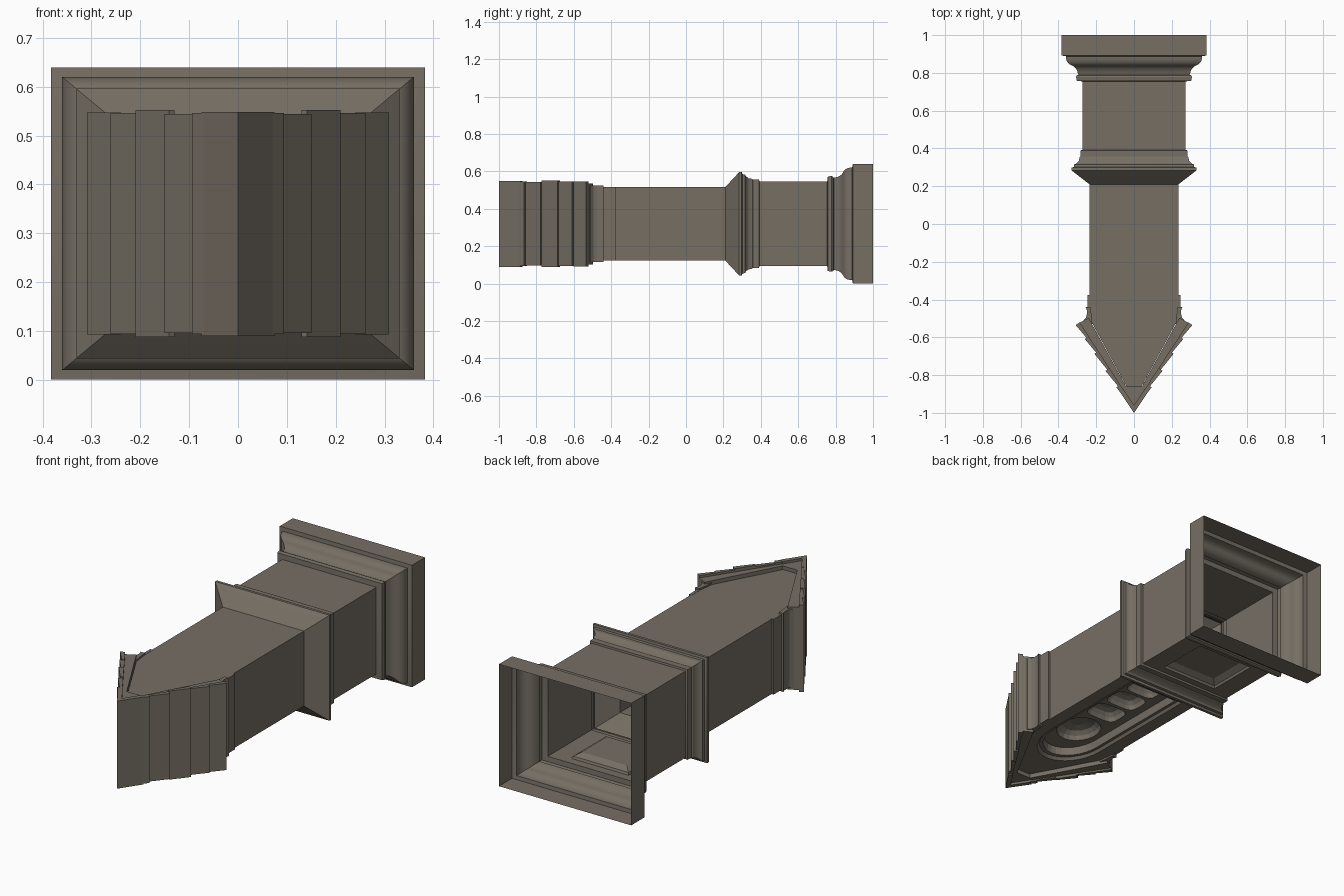
import bpy, bmesh, math

if "Cube" in bpy.data.objects:
    bpy.data.objects.remove(bpy.data.objects["Cube"])

ZC, RATIO = 0.32, 0.834          # axis height, depth / width of the pillar

stone = bpy.data.materials.new("weathered_stone")
stone.diffuse_color = (0.18, 0.157, 0.127, 1)
stone.use_nodes = True
stone.node_tree.nodes["Principled BSDF"].inputs["Base Color"].default_value = stone.diffuse_color


def finish(bm, name, smooth=False):
    bmesh.ops.recalc_face_normals(bm, faces=bm.faces[:])
    me = bpy.data.meshes.new(name)
    bm.to_mesh(me)
    bm.free()
    ob = bpy.data.objects.new(name, me)
    bpy.context.collection.objects.link(ob)
    me.materials.append(stone)
    if smooth:
        bpy.ops.object.select_all(action='DESELECT')
        ob.select_set(True)
        bpy.context.view_layer.objects.active = ob
        bpy.ops.object.shade_smooth_by_angle(angle=math.radians(30))
    return ob


def ring(bm, pts, z):
    return [bm.verts.new((x, y, z)) for x, y in pts]


def bridge(bm, a, b, skip=()):
    n = len(a)
    for i in range(n):
        if i not in skip:
            bm.faces.new((a[i], a[(i + 1) % n], b[(i + 1) % n], b[i]))


def loop_edges(bm, r):
    out = []
    for i in range(len(r)):
        a, b = r[i], r[(i + 1) % len(r)]
        out.append(bm.edges.get((a, b)) or bm.edges.new((a, b)))
    return out


def fill(bm, *rings):
    edges = [e for r in rings for e in loop_edges(bm, r)]
    bmesh.ops.triangle_fill(bm, use_beauty=True, edges=edges)


def prism(name, pts, z0, z1, mirror=False):
    bm = bmesh.new()
    for s in ((1, -1) if mirror else (1,)):
        p = [(s * x, y) for x, y in pts]
        a, b = ring(bm, p, z0), ring(bm, p, z1)
        bridge(bm, a, b)
        bm.faces.new(a)
        bm.faces.new(b)
    return finish(bm, name)


def rect(hw, y0, y1):
    return [(-hw, y0), (hw, y0), (hw, y1), (-hw, y1)]


def arch(hw, y0, yc, rise, n=16):
    # straight sides from y0 to yc, rounded head towards -y
    return [(-hw, y0), (hw, y0)] + [
        (hw * math.cos(math.pi * i / n), yc - rise * math.sin(math.pi * i / n))
        for i in range(n + 1)]


# Hollow moulded pedestal: (half width, y) profile, open at the foot
profile = [(0.383, 1.0), (0.383, 0.892), (0.36, 0.888), (0.36, 0.875), (0.354, 0.858),
           (0.342, 0.845), (0.33, 0.84), (0.316, 0.832), (0.302, 0.815), (0.295, 0.79),
           (0.302, 0.787), (0.307, 0.778), (0.303, 0.758), (0.272, 0.755),
           (0.272, 0.393), (0.283, 0.39), (0.283, 0.358), (0.288, 0.353), (0.292, 0.335),
           (0.305, 0.32), (0.316, 0.316), (0.318, 0.302), (0.331, 0.298),
           (0.331, 0.284), (0.238, 0.212), (0.235, 0.21)]
bm = bmesh.new()
loops = []
for w, y in profile:
    h = w * RATIO
    loops.append([bm.verts.new((x, y, ZC + z)) for x, z in
                  ((-w, -h), (w, -h), (w, h), (-w, h))])
PANEL = 13                       # shaft segment that carries the sunk panel
for i in range(len(loops) - 1):
    bridge(bm, loops[i], loops[i + 1], skip=(0,) if i == PANEL else ())
zf = ZC - 0.272 * RATIO
a, b = loops[PANEL], loops[PANEL + 1]
outer = [b[0], b[1], a[1], a[0]]
for hw, y0, y1, z in ((0.165, 0.43, 0.71, zf), (0.16, 0.435, 0.705, zf + 0.012),
                      (0.13, 0.465, 0.675, zf + 0.03)):
    nxt = ring(bm, rect(hw, y0, y1), z)
    bridge(bm, outer, nxt)
    outer = nxt
bm.faces.new(outer)
finish(bm, "moulded_pedestal", smooth=True)

# Gabled shrine body with a sunken arched niche on the lower side
w = 0.235
z0, z1 = ZC - w * RATIO, ZC + w * RATIO
outline = [(w, 0.21), (w, -0.5), (0.04, -0.86), (-0.04, -0.86), (-w, -0.5), (-w, 0.21)]
bm = bmesh.new()
low, high = ring(bm, outline, z0), ring(bm, outline, z1)
bridge(bm, low, high, skip=(5,))
bm.faces.new(high)
r0 = ring(bm, arch(0.165, 0.175, -0.46, 0.22), z0)
r1 = ring(bm, arch(0.155, 0.165, -0.46, 0.205), z0 + 0.014)
r2 = ring(bm, arch(0.14, 0.15, -0.46, 0.185), z0 + 0.014)
r3 = ring(bm, arch(0.135, 0.145, -0.46, 0.18), z0 + 0.055)
fill(bm, low, r0)
for p, q in ((r0, r1), (r1, r2), (r2, r3)):
    bridge(bm, p, q)

# Bowl-shaped hollows set in the niche floor: one round head, three below
holes = []
for yc, hw, hl in ((-0.43, 0.105, 0.12), (-0.215, 0.09, 0.068),
                   (-0.06, 0.09, 0.068), (0.08, 0.085, 0.055)):
    power = 1.0 if yc < -0.4 else 0.5

    def bowl(s):
        pts = []
        for k in range(20):
            c, d = math.cos(k * math.pi / 10), math.sin(k * math.pi / 10)
            pts.append((s * hw * math.copysign(abs(c) ** power, c),
                        yc + s * hl * math.copysign(abs(d) ** power, d)))
        return pts
    prev = None
    for s, dz in ((1, 0), (0.93, 0.022), (0.75, 0.04), (0.4, 0.05)):
        cur = ring(bm, bowl(s), z0 + 0.055 + dz)
        if prev:
            bridge(bm, prev, cur)
        else:
            holes.append(cur)
        prev = cur
    bm.faces.new(prev)
fill(bm, r3, *holes)
finish(bm, "shrine_body")

# Side bands and scooped cornice under the eaves
prism("side_band", [(0.23, -0.375), (0.245, -0.375), (0.245, -0.45), (0.23, -0.45)],
      z0 - 0.001, z1 + 0.001, True)
prism("eave_cornice", [(0.23, -0.44), (0.256, -0.44), (0.25, -0.455), (0.249, -0.475),
                       (0.254, -0.495), (0.268, -0.51), (0.27, -0.53), (0.22, -0.53)],
      0.115, 0.525, True)

# Roof: thick chevron covered with overlapping slabs
prism("roof_core", [(0.24, -0.497), (0.298, -0.528), (0, -0.985), (-0.298, -0.528),
                    (-0.24, -0.497), (-0.042, -0.86), (0.042, -0.86)], 0.102, 0.535)
nx, ny = 0.835, -0.55
cuts = [0.298, 0.25, 0.199, 0.14, 0.083, 0.014]
tops = [0.547, 0.546, 0.552, 0.544, 0.546]
for i in range(5):
    def on(x, off):
        return (x + nx * off, -0.985 + x * 0.457 / 0.298 + ny * off)
    a, b = cuts[i], cuts[i + 1]
    prism("roof_slab_%d" % (i + 1), [on(a, -0.012), on(a, 0.013), on(b, 0.002), on(b, -0.012)],
          0.64 - tops[i], tops[i], True)
prism("ridge_cap", [(0, -1.0), (0.075, -0.888), (0.055, -0.875), (0, -0.96),
                    (-0.055, -0.875), (-0.075, -0.888)], 0.09, 0.548)
